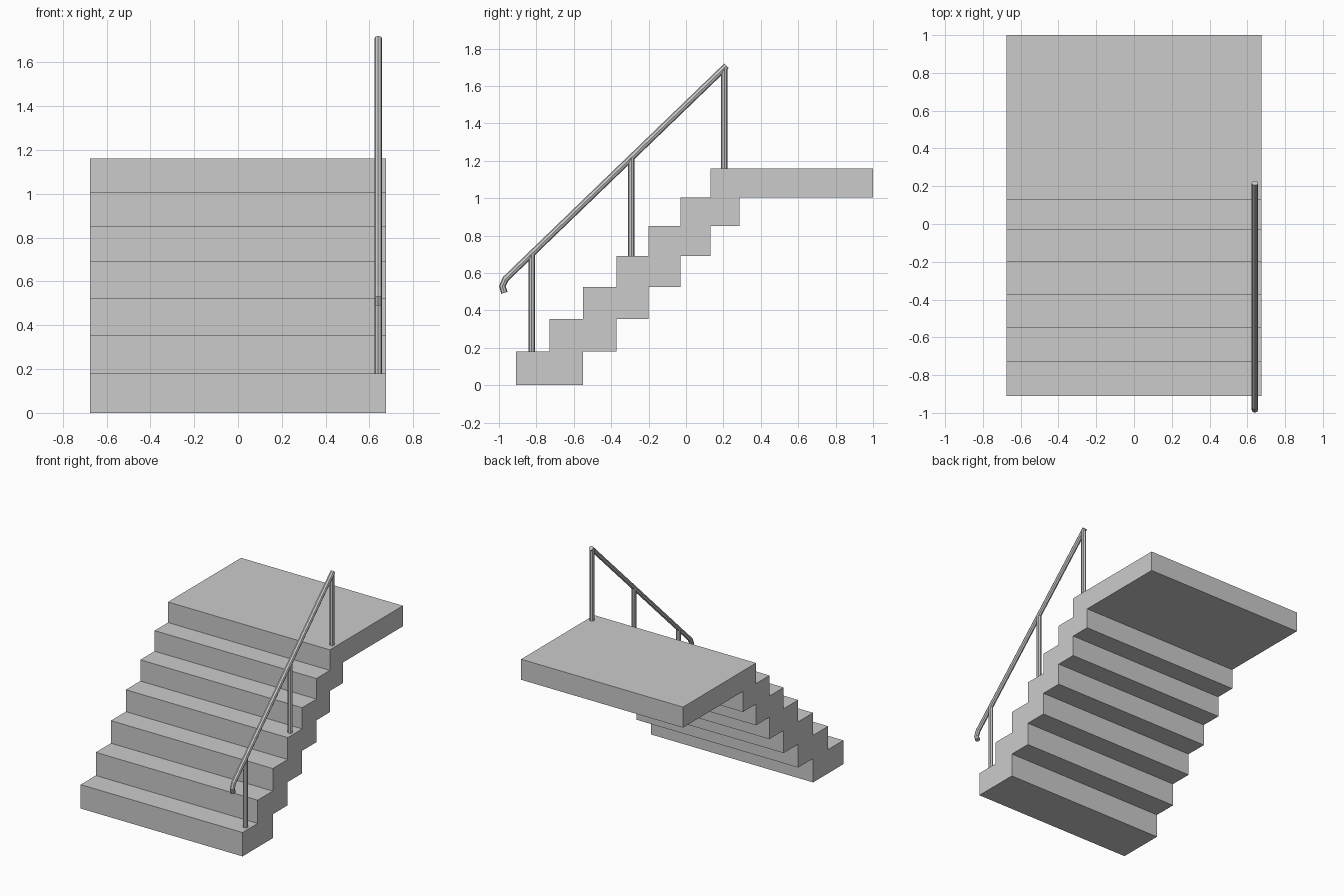
import bpy, bmesh

if "Cube" in bpy.data.objects:
    bpy.data.objects.remove(bpy.data.objects["Cube"])

HALF_WIDTH = 0.675
RAIL_X = 0.64
RADIUS = 0.0175

# Step fronts (y) and step levels (z), lowest to highest
fronts = [-0.91, -0.73, -0.55, -0.372, -0.20, -0.03, 0.13, 0.285]
levels = [0.0, 0.18, 0.355, 0.525, 0.69, 0.85, 1.005, 1.16]


def extrude_profile(name, points, half_width):
    """Prism along x from a (y, z) outline."""
    bm = bmesh.new()
    face = bm.faces.new([bm.verts.new((-half_width, y, z)) for y, z in points])
    ext = bmesh.ops.extrude_face_region(bm, geom=[face])
    verts = [g for g in ext["geom"] if isinstance(g, bmesh.types.BMVert)]
    bmesh.ops.translate(bm, verts=verts, vec=(2 * half_width, 0, 0))
    bmesh.ops.recalc_face_normals(bm, faces=bm.faces)
    mesh = bpy.data.meshes.new(name)
    bm.to_mesh(mesh)
    bm.free()
    obj = bpy.data.objects.new(name, mesh)
    bpy.context.collection.objects.link(obj)


def tube(name, points):
    """Capped eight-sided tube through (y, z) points in the rail plane."""
    curve = bpy.data.curves.new(name, 'CURVE')
    curve.dimensions = '3D'
    curve.bevel_depth = RADIUS
    curve.bevel_resolution = 2
    curve.use_fill_caps = True
    spline = curve.splines.new('POLY')
    spline.points.add(len(points) - 1)
    for p, (y, z) in zip(spline.points, points):
        p.co = (RAIL_X, y, z, 1)
    spline.use_smooth = False
    obj = bpy.data.objects.new(name, curve)
    bpy.context.collection.objects.link(obj)


# Staircase with landing: stepped top, stepped underside
top = []
for i in range(7):
    top += [(fronts[i], levels[i]), (fronts[i], levels[i + 1])]
under = [(1.0, levels[7]), (1.0, levels[6])]
for i in range(7, 1, -1):
    under += [(fronts[i], levels[i - 1]), (fronts[i], levels[i - 2])]
extrude_profile("staircase", top + under, HALF_WIDTH)

# Handrail with its curled lower end
tube("handrail", [(-0.971, 0.494), (-0.982, 0.53), (-0.965, 0.568), (0.217, 1.708)])

# Posts standing on the first step, fourth step and landing
for name, y, base, head in [("lower_post", -0.825, 0.18, 0.703),
                            ("middle_post", -0.292, 0.69, 1.217),
                            ("upper_post", 0.205, 1.16, 1.697)]:
    tube(name, [(y, base), (y, head)])
